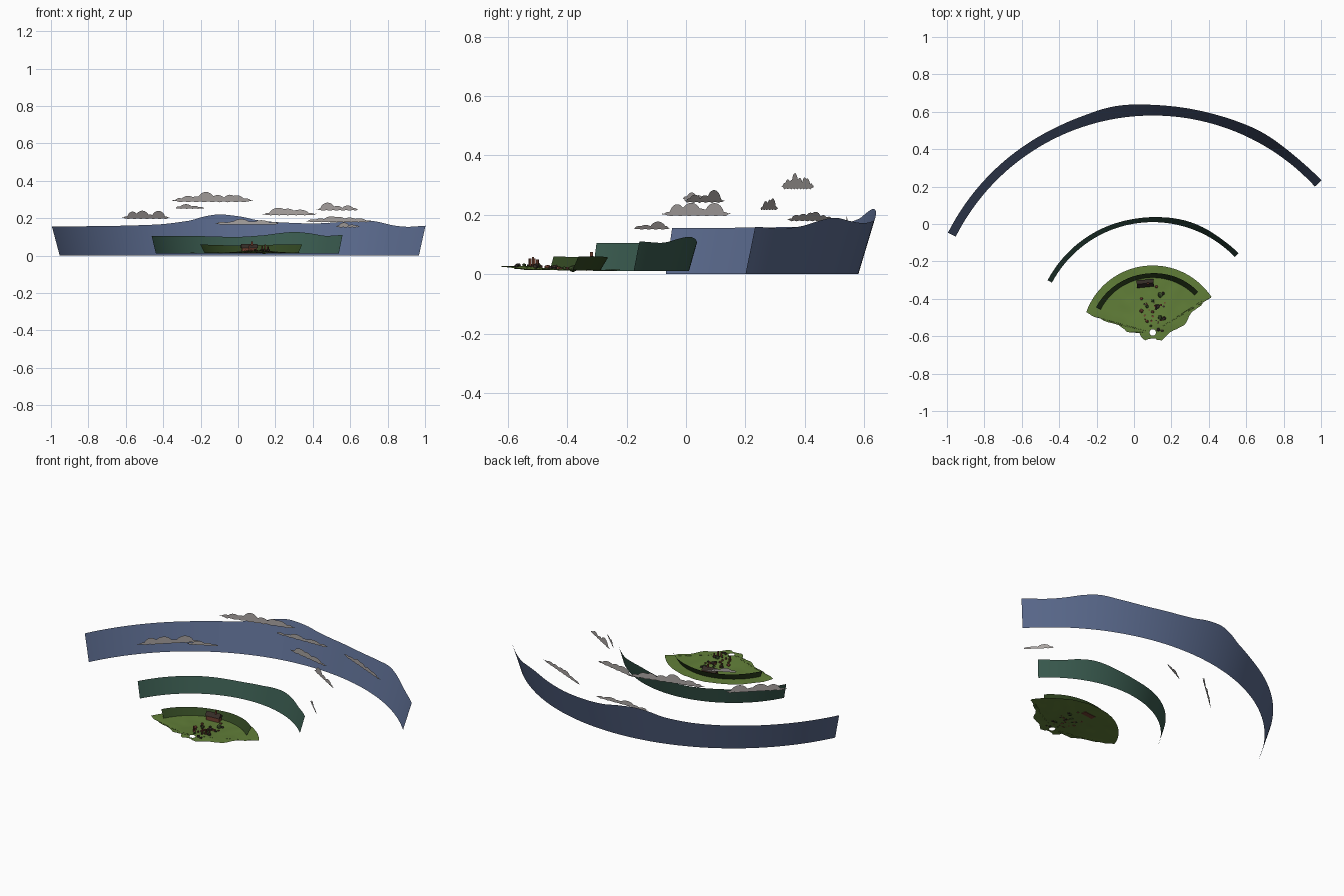
import bpy, bmesh, math, random
from mathutils import Vector, noise

if "Cube" in bpy.data.objects:
    bpy.data.objects.remove(bpy.data.objects["Cube"])

random.seed(4)
CX, CY = 0.1, -0.6   # common centre of the backdrop arcs


def mat(name, rgb):
    m = bpy.data.materials.new(name)
    m.diffuse_color = (*rgb, 1)
    m.use_nodes = True
    m.node_tree.nodes["Principled BSDF"].inputs["Base Color"].default_value = m.diffuse_color
    return m


BLUE = mat("distant_blue", (.10, .14, .26))
TEAL = mat("forest_teal", (.04, .10, .075))
HEDGE = mat("hedge_green", (.03, .06, .015))
GRASS = mat("grass", (.12, .21, .04))
CLOUD = mat("cloud_grey", (.40, .37, .36))
BRICK = mat("brick_red", (.16, .05, .03))
DARK = mat("dark_wood", (.035, .025, .02))
LEAF = mat("leaf", (.04, .07, .02))


def make(name, bm, material, smooth=False):
    me = bpy.data.meshes.new(name)
    bm.to_mesh(me)
    bm.free()
    me.materials.append(material)
    for p in me.polygons:
        p.use_smooth = smooth
    ob = bpy.data.objects.new(name, me)
    bpy.context.collection.objects.link(ob)
    return ob


def grid_faces(bm, cols, closed=False):
    n = len(cols)
    for i in range(n if closed else n - 1):
        a, b = cols[i], cols[(i + 1) % n]
        for j in range(len(a) - 1):
            bm.faces.new((a[j], b[j], b[j + 1], a[j + 1]))


def smooth_lookup(pts, x):
    # eased interpolation through a height profile
    if x <= pts[0][0]:
        return pts[0][1]
    for i, ((x0, z0), (x1, z1)) in enumerate(zip(pts, pts[1:])):
        if x <= x1:
            za = pts[max(i - 1, 0)][1]
            zb = pts[min(i + 2, len(pts) - 1)][1]
            t = (x - x0) / (x1 - x0)
            return .5 * (2 * z0 + (z1 - za) * t + (2 * za - 5 * z0 + 4 * z1 - zb) * t * t
                         + (3 * z0 - za - 3 * z1 + zb) * t ** 3)
    return pts[-1][1]


def backdrop(name, radius, lean, base, a0, a1, profile, material, steps=96):
    # curved sheet leaning outward, with a hilly top edge
    bm = bmesh.new()
    cols = []
    for i in range(steps + 1):
        a = math.radians(a0 + (a1 - a0) * i / steps)
        top = smooth_lookup(profile, CX + radius * 1.03 * math.cos(a))
        col = []
        for j in range(5):
            z = base + (top - base) * j / 4
            r = radius + lean * (z - base)
            col.append(bm.verts.new((CX + r * math.cos(a), CY + r * math.sin(a), z)))
        cols.append(col)
    grid_faces(bm, cols)
    return make(name, bm, material, True)


# Distant mountains, forest ridge and near hedge
backdrop("distant_mountains", 1.18, .3, 0, 153.2, 42.7,
         [(-1, .155), (-.6, .16), (-.4, .168), (-.25, .187), (-.17, .21), (-.09, .22), (.02, .208),
          (.1, .19), (.2, .179), (.4, .172), (.55, .18), (.65, .19), (.73, .182), (.82, .162),
          (.9, .154), (1, .16)], BLUE)
backdrop("forest_ridge", .61, .28, .01, 152, 44,
         [(-.47, .105), (-.2, .104), (0, .1), (.14, .109), (.22, .12), (.3, .126), (.38, .119),
          (.46, .106), (.55, .11)], TEAL)
backdrop("near_hedge", .313, .6, .015, 153, 44.4,
         [(-.2, .06), (-.1, .056), (.05, .054), (.15, .057), (.25, .06), (.34, .06)], HEDGE, 60)


# Grass patch: fan with ragged front edge and a round hole
def ground_z(x, y):
    d = math.hypot(x - .1, y + .58)
    n = noise.noise(Vector((x * 18, y * 18, 0)))
    return .014 + .014 * math.exp(-(d / .13) ** 2) + .003 * n


edge = [(CX + .378 * math.cos(math.radians(a)), CY + .378 * math.sin(math.radians(a)))
        for a in range(34, 161, 3)]
front = [(-.24, -.48), (-.18, -.505), (-.1, -.535), (-.04, -.575), (.03, -.582), (.06, -.622),
         (.1, -.612), (.15, -.622), (.19, -.58), (.27, -.54), (.31, -.47), (.36, -.435), (.37, -.405),
         (.41, -.395)]
for (x0, y0), (x1, y1) in zip(front, front[1:]):
    for k in range(4):
        j = random.uniform(-.006, .006) if k else 0
        edge.append((x0 + (x1 - x0) * k / 4 + j, y0 + (y1 - y0) * k / 4 + j * .7))
edge.append(front[-1])
bm = bmesh.new()
cols = []
for ex, ey in edge:
    d = Vector((ex - .1, ey + .58))
    h = d.normalized() * .017
    col = []
    for k in range(13):
        p = h.lerp(d, k / 12)
        x, y = p.x + .1, p.y - .58
        col.append(bm.verts.new((x, y, ground_z(x, y))))
    cols.append(col)
grid_faces(bm, cols, True)
bmesh.ops.recalc_face_normals(bm, faces=bm.faces)
make("grass_patch", bm, GRASS, True)


# Flat cloud cards: (x0, y0, x1, y1, z low, z high)
def cloud(i, x0, y0, x1, y1, lo, hi):
    length = math.hypot(x1 - x0, y1 - y0)
    ht = hi - lo
    n = max(4, round(length / .055))
    lobes = [((k + .5 + random.uniform(-.2, .2)) / n, random.uniform(.65, .9) / n,
              random.uniform(.55, 1) * (.55 if k in (0, n - 1) else 1)) for k in range(n)]
    lobes[n // 2 - 1] = (lobes[n // 2 - 1][0], .9 / n, 1)
    bm = bmesh.new()
    cols = []
    for s in range(81):
        t = s / 80
        top = max(h * math.sqrt(max(0, 1 - ((t - c) / w) ** 2)) for c, w, h in lobes)
        end = min(1, min(t, 1 - t) * 14)
        top = max(.2, top) * end ** .5
        low = .07 * abs(math.sin(t * n * 4)) + .15 * (1 - end)
        cols.append([bm.verts.new((x0 + (x1 - x0) * t, y0 + (y1 - y0) * t, lo + ht * z))
                     for z in (low, max(top, low + .05))])
    grid_faces(bm, cols)
    make(f"cloud_{i}", bm, CLOUD)


for i, c in enumerate([(-.35, .322, .08, .43, .285, .34), (-.62, -.08, -.365, .15, .195, .24),
                       (-.335, -.01, -.18, .07, .25, .275), (.42, .13, .645, -.005, .24, .283),
                       (.13, .31, .42, .25, .215, .255), (-.12, .535, .22, .545, .165, .195),
                       (.365, .495, .72, .34, .178, .21), (.525, -.055, .65, -.175, .15, .177)]):
    cloud(i + 1, *c)


# Small boxes and boulders placed on the grass
def box(name, x, y, z, sx, sy, sz, material, rot=0.0):
    bm = bmesh.new()
    bmesh.ops.create_cube(bm, size=1)
    bmesh.ops.scale(bm, vec=(sx, sy, sz), verts=bm.verts)
    ob = make(name, bm, material)
    ob.location, ob.rotation_euler = (x, y, z + sz / 2), (0, 0, rot)
    return ob


def blob(name, x, y, r, material, squash=.8, lift=0.0):
    bm = bmesh.new()
    bmesh.ops.create_icosphere(bm, subdivisions=2, radius=r)
    for v in bm.verts:
        v.co *= random.uniform(.8, 1.15)
        v.co.z *= squash
    ob = make(name, bm, material)
    ob.location = (x, y, ground_z(x, y) + r * .4 + lift)


# Cottage with gable roof and chimney
box("cottage_walls", .06, -.318, .012, .08, .03, .03, BRICK, .1)
bm = bmesh.new()
cols = [[bm.verts.new((x, y, z)) for y, z in ((-.02, .04), (0, .062), (.02, .04), (-.02, .04))]
        for x in (-.045, .045)]
grid_faces(bm, cols)
for c in cols:
    bm.faces.new(c[:3])
roof = make("cottage_roof", bm, DARK)
roof.location, roof.rotation_euler = (.06, -.318, 0), (0, 0, .1)
box("cottage_chimney", .075, -.318, .045, .01, .01, .03, BRICK, .1)

# Bushes, stones and crates scattered along the path
spots = [(.14, -.38, .014), (.155, -.372, .009), (.04, -.40, .008), (.07, -.44, .009), (.125, -.44, .012),
         (.1, -.47, .008), (.14, -.50, .012), (.16, -.505, .011), (.04, -.465, .01), (.09, -.545, .007),
         (.13, -.565, .009), (.07, -.52, .008), (.1, -.41, .008), (.15, -.57, .008), (.12, -.335, .007)]
for i, (x, y, r) in enumerate(spots):
    blob(f"bush_{i + 1}", x, y, r, (LEAF, DARK, BRICK)[i % 3])
for i in range(18):
    x, y = .1 + random.uniform(-.05, .07), random.uniform(-.56, -.4)
    s = random.uniform(.005, .01)
    box(f"stone_{i + 1}", x, y, ground_z(x, y) - .001, s, s * 1.3, s, (DARK, BRICK)[i % 2], i * .7)

# Stacked crates and posts near the viewpoint
for i, (x, y, h) in enumerate([(.145, -.515, .033), (.16, -.5, .028), (.13, -.525, .025), (.06, -.51, .03)]):
    box(f"post_{i + 1}", x, y, ground_z(x, y), .007, .007, h, BRICK, i)
